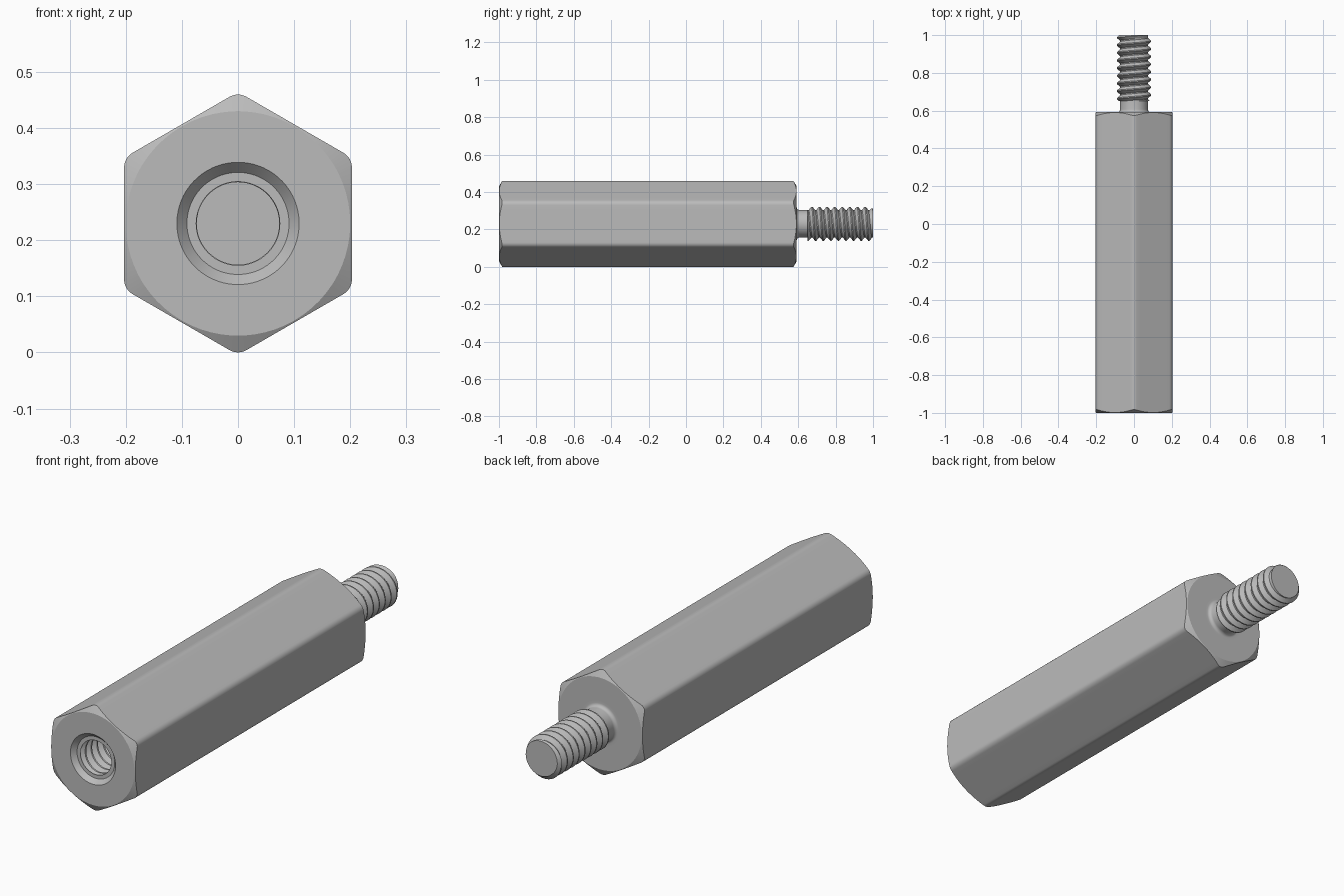
import bpy, bmesh, math
from math import sin, cos, pi, radians

cube = bpy.data.objects.get("Cube")
if cube:
    bpy.data.objects.remove(cube, do_unlink=True)

APOTHEM, CORNER = 0.203, 0.03      # hexagon half width, corner rounding
AXIS_Z = 0.23                      # height of the long axis
FRONT, SHOULDER, NECK_END, TIP = -1.0, 0.592, 0.65, 1.0
HOLE_START, HOLE_END = -0.98, -0.4
FACE_R = 0.2                       # flat circle on each end
PITCH, MINOR, MAJOR = 0.0406, 0.0735, 0.091

metal = bpy.data.materials.new("grey metal")
metal.use_nodes = True
grey = (0.5, 0.5, 0.5, 1)
metal.diffuse_color = grey
metal.node_tree.nodes["Principled BSDF"].inputs["Base Color"].default_value = grey


def finish(name, bm):
    mesh = bpy.data.meshes.new(name)
    bm.to_mesh(mesh)
    bm.free()
    mesh.materials.append(metal)
    obj = bpy.data.objects.new(name, mesh)
    bpy.context.collection.objects.link(obj)
    obj.location.z = AXIS_Z
    bpy.ops.object.select_all(action='DESELECT')
    obj.select_set(True)
    bpy.context.view_layer.objects.active = obj
    bpy.ops.object.shade_smooth_by_angle(angle=radians(22))
    return obj


def hex_outline(arc_steps=6, flat_steps=10):
    """Rounded hexagon as (angle, radius) pairs, with a corner at the top."""
    centre = (APOTHEM - CORNER) / cos(pi / 6)
    pts = []
    for k in range(6):
        a = k * pi / 3
        for s in range(arc_steps + 1):
            b = a - pi / 6 + s / arc_steps * pi / 3
            pts.append((centre * sin(a) + CORNER * sin(b),
                        centre * cos(a) + CORNER * cos(b)))
        # points along the flat to the next corner
        x0, z0 = pts[-1]
        mid = a + pi / 6
        length = 2 * (APOTHEM - CORNER) * math.tan(pi / 6)
        for s in range(1, flat_steps):
            d = length * s / flat_steps
            pts.append((x0 + d * cos(mid), z0 - d * sin(mid)))
    return [(math.atan2(x, z), math.hypot(x, z)) for x, z in pts]


OUTLINE = hex_outline()


def ring(bm, y, radius=None, chamfer=0):
    """Circle of the given radius, or the hexagon pulled in by its chamfer."""
    verts = []
    for a, r in OUTLINE:
        shift = chamfer * (r - FACE_R) * math.tan(pi / 6)
        rr = radius or r
        verts.append(bm.verts.new((rr * sin(a), y + (0 if radius else shift), rr * cos(a))))
    return verts


def bridge(bm, rings):
    n = len(OUTLINE)
    for lower, upper in zip(rings, rings[1:]):
        for i in range(n):
            j = (i + 1) % n
            bm.faces.new((lower[i], lower[j], upper[j], upper[i]))


# Hexagonal body with countersunk hole mouth, chamfered ends and neck
bm = bmesh.new()
rings = [ring(bm, HOLE_START, MINOR + 0.001), ring(bm, HOLE_START, MAJOR),
         ring(bm, FRONT, 0.109), ring(bm, FRONT, FACE_R),
         ring(bm, FRONT, chamfer=1), ring(bm, SHOULDER, chamfer=-1),
         ring(bm, SHOULDER, FACE_R), ring(bm, SHOULDER, 0.1)]
FILLET = 0.015
for s in range(7):
    t = s / 6 * pi / 2
    rings.append(ring(bm, SHOULDER + FILLET * (1 - cos(t)),
                      MINOR + FILLET * (1 - sin(t))))
rings.append(ring(bm, NECK_END + 0.005, MINOR))
bridge(bm, rings)
bmesh.ops.recalc_face_normals(bm, faces=bm.faces)
finish("hex_body", bm)


def thread(name, start, end, inside=False):
    """Helical ridge trimmed flat at both ends."""
    bm = bmesh.new()
    n = 48
    turns = math.ceil((end - start) / PITCH) + 3
    profile = [(0, MINOR), (0.14, MINOR), (0.5, MAJOR), (0.64, MAJOR), (1, MINOR)]
    if inside:
        profile = [(0, MINOR), (0.2, MINOR), (0.56, MAJOR), (0.64, MAJOR), (1, MINOR)]
    previous = None
    for i in range(turns * n + 1):
        a = 2 * pi * i / n
        row = []
        for f, r in profile:
            y = start + PITCH * (i / n + f - 2)
            if not inside:     # lead-in chamfer at the tip
                r = min(r, max(0.07, 0.079 + end - y))
            row.append(bm.verts.new((r * sin(a), y, r * cos(a))))
        if previous:
            for k in range(len(profile) - 1):
                bm.faces.new((previous[k], row[k], row[k + 1], previous[k + 1]))
        previous = row
    bmesh.ops.remove_doubles(bm, verts=bm.verts, dist=1e-5)
    for y, side in ((start, -1), (end, 1)):
        bmesh.ops.bisect_plane(bm, geom=bm.verts[:] + bm.edges[:] + bm.faces[:],
                               plane_co=(0, y, 0), plane_no=(0, side, 0),
                               clear_outer=True, dist=1e-6)
        if side > 0 or not inside:
            rim = [e for e in bm.edges if e.is_boundary
                   and all(abs(v.co.y - y) < 1e-4 for v in e.verts)]
            bmesh.ops.holes_fill(bm, edges=rim, sides=0)
    bmesh.ops.recalc_face_normals(bm, faces=bm.faces)
    if inside:
        bmesh.ops.reverse_faces(bm, faces=bm.faces)
    finish(name, bm)


# Male stud at the back, threaded blind hole at the front
thread("threaded_stud", NECK_END, TIP)
thread("threaded_hole", HOLE_START, HOLE_END, inside=True)
